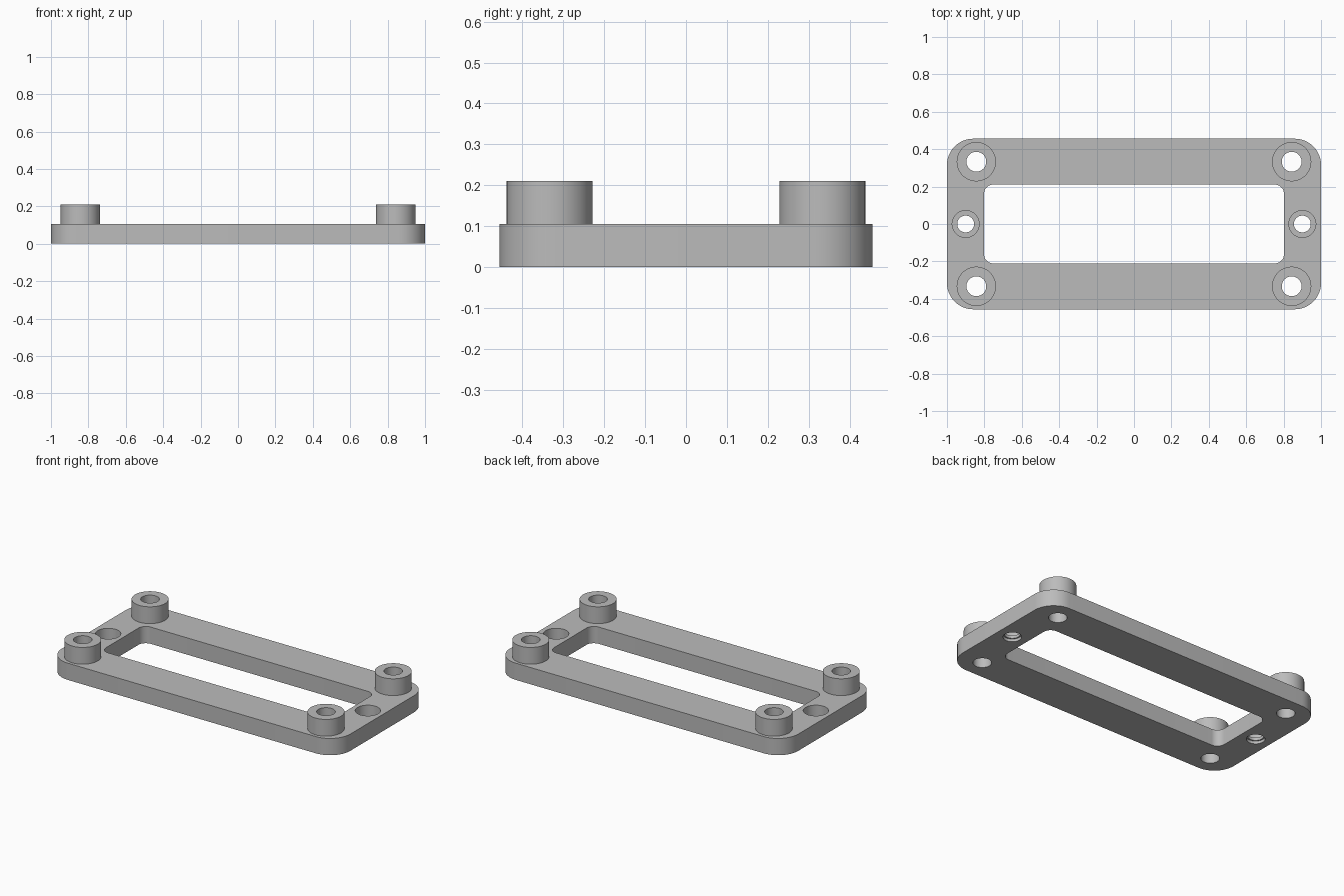
import bpy
import bmesh
from math import cos, sin, pi, radians
from mathutils import Vector

SEGMENTS = 48
PLATE_TOP = 0.105
BOSS_TOP = 0.21
BORE = 0.053

cube = bpy.data.objects.get("Cube")
if cube:
    bpy.data.objects.remove(cube, do_unlink=True)

grey = bpy.data.materials.new("plain grey")
grey.use_nodes = True
colour = (0.5, 0.5, 0.5, 1)
grey.diffuse_color = colour
grey.node_tree.nodes["Principled BSDF"].inputs["Base Color"].default_value = colour


def finish(name, bm, location=(0, 0, 0)):
    bmesh.ops.recalc_face_normals(bm, faces=bm.faces)
    mesh = bpy.data.meshes.new(name)
    bm.to_mesh(mesh)
    bm.free()
    mesh.materials.append(grey)
    obj = bpy.data.objects.new(name, mesh)
    obj.location = location
    bpy.context.collection.objects.link(obj)
    return obj


def rounded_slab(name, half_x, half_y, radius, bottom, top, steps=12):
    """Rounded rectangle extruded upward."""
    bm = bmesh.new()
    corners = [(1, 1), (-1, 1), (-1, -1), (1, -1)]
    ring = []
    for quarter, (sx, sy) in enumerate(corners):
        for i in range(steps + 1):
            a = (quarter + i / steps) * pi / 2
            ring.append(bm.verts.new((sx * (half_x - radius) + radius * cos(a),
                                      sy * (half_y - radius) + radius * sin(a), bottom)))
    base = bm.faces.new(ring)
    made = bmesh.ops.extrude_face_region(bm, geom=[base], use_keep_orig=True)
    moved = [v for v in made["geom"] if isinstance(v, bmesh.types.BMVert)]
    bmesh.ops.translate(bm, verts=moved, vec=Vector((0, 0, top - bottom)))
    return finish(name, bm)


def lathe(name, profile, location, closed):
    """Turn (radius, z) points round the z axis; open profiles get flat caps."""
    bm = bmesh.new()
    rings = [[bm.verts.new((r * cos(2 * pi * i / SEGMENTS), r * sin(2 * pi * i / SEGMENTS), z))
              for i in range(SEGMENTS)] for r, z in profile]
    pairs = list(zip(rings, rings[1:]))
    if closed:
        pairs.append((rings[-1], rings[0]))
    else:
        bm.faces.new(rings[0])
        bm.faces.new(rings[-1])
    for low, high in pairs:
        for i in range(SEGMENTS):
            j = (i + 1) % SEGMENTS
            bm.faces.new((low[i], low[j], high[j], high[i]))
    return finish(name, bm, location)


def smooth(obj):
    bpy.ops.object.select_all(action="DESELECT")
    obj.select_set(True)
    bpy.context.view_layer.objects.active = obj
    bpy.ops.object.shade_smooth_by_angle(angle=radians(30))


def cut(target, cutter):
    cutter.hide_render = True
    mod = target.modifiers.new("cut", "BOOLEAN")
    mod.operation = "DIFFERENCE"
    mod.solver = "EXACT"
    mod.object = cutter
    bpy.context.view_layer.objects.active = target
    bpy.ops.object.modifier_apply(modifier=mod.name)
    bpy.data.objects.remove(cutter, do_unlink=True)


# Frame plate with its rectangular opening
plate = rounded_slab("frame_plate", 1.0, 0.456, 0.14, 0, PLATE_TOP)
cut(plate, rounded_slab("opening_cutter", 0.802, 0.211, 0.05, -0.1, 0.3))

# Stepped screw holes in the two end bars
stepped = [(BORE, -0.1), (BORE, 0.018), (0.045, 0.018),
           (0.045, 0.036), (0.072, 0.036), (0.072, 0.3)]
for sx in (-1, 1):
    cut(plate, lathe("screw_cutter", stepped, (sx * 0.9, 0, 0), False))

# Corner bosses, bored through together with the plate
tube = [(BORE, PLATE_TOP), (0.105, PLATE_TOP), (0.105, BOSS_TOP), (BORE, BOSS_TOP)]
for sx, side in ((-1, "right"), (1, "left")):
    for sy, end in ((-1, "front"), (1, "back")):
        spot = (sx * 0.843, sy * 0.333, 0)
        cut(plate, lathe("bore_cutter", [(BORE, -0.1), (BORE, 0.3)], spot, False))
        smooth(lathe(f"{end}_{side}_boss", tube, spot, True))

smooth(plate)
